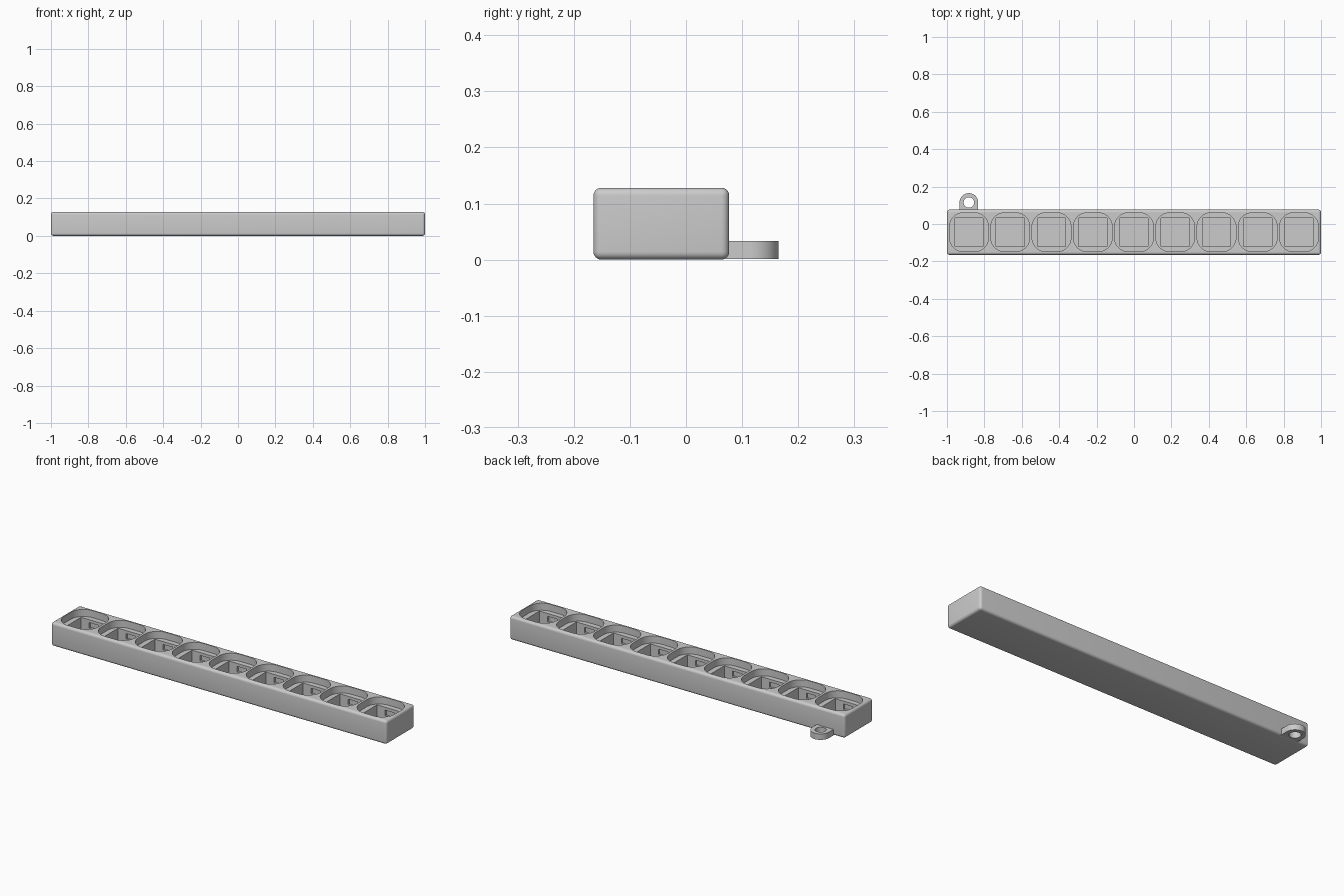
import bpy, bmesh
from math import pi, cos, sin
from mathutils import Matrix

if "Cube" in bpy.data.objects:
    bpy.data.objects.remove(bpy.data.objects["Cube"])

CY = -0.044          # centre line of the bar
PITCH, COUNT = 0.2205, 9


def add_prism(bm, outline, z0, z1):
    """Extrude a closed 2D outline from z0 to z1."""
    lo = [bm.verts.new((x, y, z0)) for x, y in outline]
    hi = [bm.verts.new((x, y, z1)) for x, y in outline]
    bm.faces.new(lo[::-1])
    bm.faces.new(hi)
    n = len(lo)
    for i in range(n):
        j = (i + 1) % n
        bm.faces.new((lo[i], lo[j], hi[j], hi[i]))


def rounded_rect(cx, cy, hx, hy, r, steps=10):
    pts = []
    for k, (sx, sy) in enumerate(((1, 1), (-1, 1), (-1, -1), (1, -1))):
        for i in range(steps + 1):
            a = (k + i / steps) * pi / 2
            pts.append((cx + sx * (hx - r) + r * cos(a), cy + sy * (hy - r) + r * sin(a)))
    return pts


def rect(cx, cy, hx, hy):
    return [(cx - hx, cy - hy), (cx + hx, cy - hy), (cx + hx, cy + hy), (cx - hx, cy + hy)]


def make_object(name, bm):
    me = bpy.data.meshes.new(name)
    bm.to_mesh(me)
    bm.free()
    ob = bpy.data.objects.new(name, me)
    bpy.context.collection.objects.link(ob)
    return ob


def cut(ob, cutter):
    m = ob.modifiers.new("cut", "BOOLEAN")
    m.operation, m.solver, m.object = "DIFFERENCE", "EXACT", cutter
    bpy.context.view_layer.objects.active = ob
    bpy.ops.object.modifier_apply(modifier=m.name)
    bpy.data.objects.remove(cutter, do_unlink=True)


# bar with softly rounded edges
bm = bmesh.new()
bmesh.ops.create_cube(bm, size=1, matrix=Matrix.Translation((0, CY, 0.064)) @ Matrix.Diagonal((2, 0.242, 0.128, 1)))
bmesh.ops.bevel(bm, geom=bm.edges[:], offset=0.014, segments=6, profile=0.5, affect="EDGES")
bar = make_object("bar", bm)

# cap recesses, square sockets and clip slots
centres = [(i - (COUNT - 1) / 2) * PITCH for i in range(COUNT)]
recess, socket, slot = bmesh.new(), bmesh.new(), bmesh.new()
for x in centres:
    add_prism(recess, rounded_rect(x, CY, 0.104, 0.104, 0.075), 0.09, 0.2)
    add_prism(socket, rect(x, CY, 0.076, 0.076), 0.018, 0.15)
    add_prism(slot, rect(x, CY, 0.028, 0.087), 0.045, 0.074)
for name, b in (("recess", recess), ("socket", socket), ("slot", slot)):
    cut(bar, make_object(name + "_cutter", b))

# key ring loop on the back
LX, LY, R = -0.883, 0.115, 0.05
bm = bmesh.new()
arc = [(LX + R * cos(pi * i / 32), LY + R * sin(pi * i / 32)) for i in range(33)]
add_prism(bm, arc + [(LX - R, 0.07), (LX + R, 0.07)], 0.001, 0.033)
loop = make_object("key_ring_loop", bm)
bm = bmesh.new()
add_prism(bm, rounded_rect(LX, LY, 0.028, 0.028, 0.0279, 12), -0.1, 0.1)
cut(loop, make_object("hole_cutter", bm))

for ob in (bar, loop):
    bpy.ops.object.select_all(action="DESELECT")
    ob.select_set(True)
    bpy.context.view_layer.objects.active = ob
    bpy.ops.object.shade_smooth_by_angle(angle=pi / 6)
